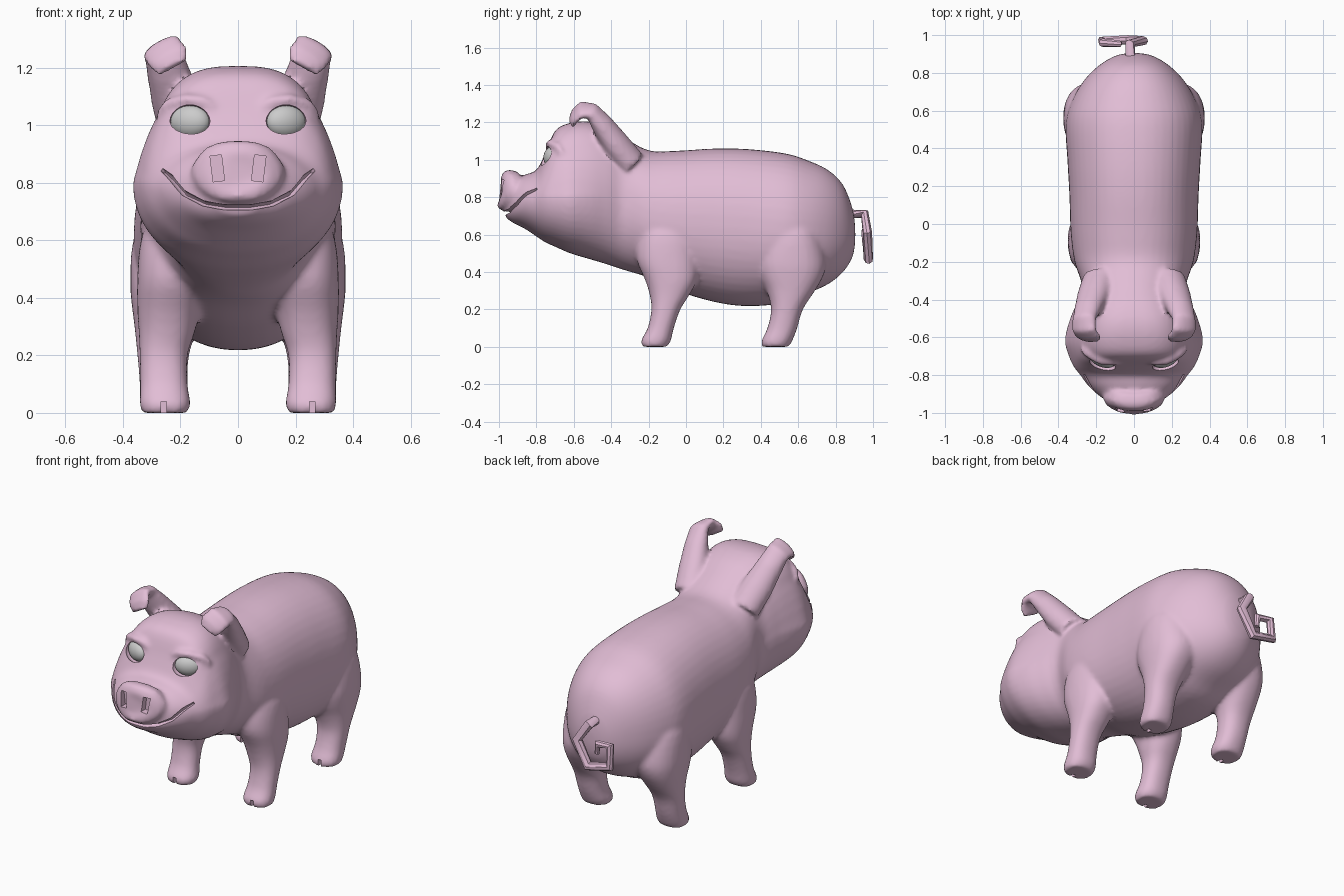
import bpy, bmesh, math
from mathutils import Vector

if "Cube" in bpy.data.objects:
    bpy.data.objects.remove(bpy.data.objects["Cube"])


def loft(name, rings):
    """Closed skin through a list of equally sized point rings."""
    bm = bmesh.new()
    rows = [[bm.verts.new(p) for p in r] for r in rings]
    n = len(rows[0])
    for a, b in zip(rows, rows[1:]):
        for i in range(n):
            j = (i + 1) % n
            bm.faces.new((a[i], a[j], b[j], b[i]))
    bm.faces.new(rows[0])
    bm.faces.new(rows[-1])
    bmesh.ops.recalc_face_normals(bm, faces=bm.faces)
    me = bpy.data.meshes.new(name)
    bm.to_mesh(me)
    bm.free()
    ob = bpy.data.objects.new(name, me)
    bpy.context.collection.objects.link(ob)
    return ob


def refine(rows, k=4):
    """Catmull-Rom interpolation of parameter rows, for smooth lofts."""
    out = []
    for i in range(len(rows) - 1):
        a, b, c, d = rows[max(i - 1, 0)], rows[i], rows[i + 1], rows[min(i + 2, len(rows) - 1)]
        for j in range(k):
            t = j / k
            out.append([q + .5 * t * (r - p + t * (2 * p - 5 * q + 4 * r - s + t * (3 * (q - r) + s - p)))
                        for p, q, r, s in zip(a, b, c, d)])
    return out + [list(rows[-1])]


def section(y, w, zc, zt, zb, p=2.2, taper=0.0, tilt=0.0, bow=0.0, n=48):
    """Upright superellipse section; taper narrows its upper half."""
    pts = []
    for i in range(n):
        t = 2 * math.pi * i / n
        c, s = math.cos(t), math.sin(t)
        e = 2 / (p if s > 0 else 2.15)
        u = abs(s) ** e
        x = math.copysign(abs(c) ** e, c) * w
        if s > 0:
            x *= 1 - taper * min(1, 1.6 * u)
        z = zc + (u * (zt - zc) if s > 0 else -u * (zc - zb))
        pts.append((x, y + tilt * (z - zc) + bow * x * x, z))
    return pts


def slab(z, x0, x1, y0, y1, side, n=28):
    """Horizontal rounded cross-section of a leg."""
    pts = []
    for i in range(n):
        t = 2 * math.pi * i / n
        c, s = (math.copysign(abs(v) ** 0.88, v) for v in (math.cos(t), math.sin(t)))
        pts.append((side * ((x0 + x1) / 2 + c * (x1 - x0) / 2), (y0 + y1) / 2 + s * (y1 - y0) / 2, z))
    return pts


def tube(name, path, radii, across=None, n=12):
    """Sweep an ellipse (ra, rb) along a path; 'across' fixes the wide direction."""
    path = [Vector(p) for p in path]
    rings = []
    for i, p in enumerate(path):
        t = (path[min(i + 1, len(path) - 1)] - path[max(i - 1, 0)]).normalized()
        a = Vector(across or (0, 1, 0))
        a = (a - t * a.dot(t)).normalized()
        b = t.cross(a)
        ra, rb = radii[i]
        rings.append([p + a * ra * math.cos(k * 2 * math.pi / n) + b * rb * math.sin(k * 2 * math.pi / n)
                      for k in range(n)])
    return loft(name, rings)


def join(obs, name):
    bpy.ops.object.select_all(action='DESELECT')
    for o in obs:
        o.select_set(True)
    bpy.context.view_layer.objects.active = obs[0]
    bpy.ops.object.join()
    obs[0].name = name
    return obs[0]


def box(loc, size, rot=(0, 0, 0)):
    bpy.ops.mesh.primitive_cube_add(size=1, location=loc, rotation=rot)
    ob = bpy.context.object
    ob.scale = size
    bpy.ops.object.transform_apply(location=True, rotation=True, scale=True)
    return ob


# Head and trunk: y, half width, widest z, top z, bottom z, squareness, upper taper
trunk = [(-0.965, .08, .74, .83, .69, 2.2, 0), (-0.92, .17, .76, .885, .66, 2.2, 0),
         (-0.86, .24, .78, .92, .63, 2.2, .05), (-0.80, .285, .79, .945, .59, 2.3, .08),
         (-0.755, .32, .80, 1.03, .56, 2.6, .12), (-0.70, .345, .80, 1.155, .535, 2.8, .16),
         (-0.62, .366, .80, 1.197, .50, 2.9, .18), (-0.52, .345, .80, 1.205, .47, 2.8, .15),
         (-0.42, .305, .79, 1.175, .44, 2.5, .08), (-0.33, .275, .75, 1.12, .41, 2.3, .02),
         (-0.20, .315, .68, 1.05, .37, 2.2, 0), (-0.05, .335, .65, 1.048, .30, 2.2, 0),
         (0.15, .342, .64, 1.06, .24, 2.2, 0), (0.33, .352, .63, 1.057, .217, 2.2, 0),
         (0.53, .362, .61, 1.034, .235, 2.2, 0), (0.65, .33, .61, .997, .285, 2.2, 0),
         (0.76, .265, .61, .945, .335, 2.2, 0), (0.84, .185, .61, .865, .40, 2.2, 0),
         (0.89, .10, .60, .74, .48, 2.1, 0), (0.905, .03, .60, .64, .56, 2, 0)]
parts = [loft("body", [section(*r) for r in refine(trunk)])]

# Snout disc
snout = [(-0.84, .11, .83, .90, .74), (-0.895, .125, .83, .905, .735), (-0.915, .15, .845, .938, .735),
         (-0.965, .165, .845, .948, .73), (-0.99, .15, .84, .935, .735), (-1.0, .11, .84, .90, .76)]
parts.append(loft("snout", [section(*r, p=2.5, taper=.12, tilt=.13, bow=1.6) for r in snout]))

# Legs: z, inner x, outer x, front y, back y
front_leg = [(0, .175, .335, -.235, -.10), (.035, .165, .342, -.24, -.08), (.10, .175, .34, -.205, -.065),
             (.20, .175, .342, -.185, -.03), (.28, .15, .345, -.195, .02), (.36, .13, .35, -.22, .06),
             (.47, .10, .35, -.265, .07), (.60, .07, .338, -.26, .06), (.72, .10, .29, -.22, .02)]
rear_leg = [(0, .175, .335, .405, .55), (.035, .165, .342, .405, .57), (.10, .175, .342, .435, .595),
            (.20, .17, .35, .455, .625), (.30, .14, .36, .43, .69), (.38, .10, .37, .39, .735),
            (.46, .05, .375, .37, .75), (.60, .03, .365, .40, .72), (.72, .05, .315, .46, .67)]
for s in (-1, 1):
    for nm, rows in (("front_leg", front_leg), ("rear_leg", rear_leg)):
        parts.append(loft(nm, [slab(*r, s) for r in refine(rows, 3)]))
    # Ear rises from the neck, then folds forward and down
    parts.append(tube("ear", [(s * x, y, z) for x, y, z in
                              [(.185, -.29, .98), (.215, -.375, 1.085), (.245, -.45, 1.19), (.265, -.505, 1.262),
                               (.266, -.56, 1.268), (.243, -.595, 1.235), (.225, -.61, 1.20)]],
                      [(.09, .075), (.088, .072), (.075, .058), (.068, .038), (.076, .028), (.078, .024), (.06, .02)],
                      across=(s * .86, 0, -.52), n=16))
    # Brow ridge
    parts.append(tube("brow", [(s * x, y, z) for x, y, z in
                               [(.085, -.735, 1.06), (.12, -.73, 1.083), (.18, -.72, 1.09), (.245, -.685, 1.072),
                                (.28, -.66, 1.03)]],
                      [(.015, .015), (.025, .02), (.026, .02), (.024, .02), (.012, .012)]))

# Fuse everything into one smooth skin
pig = join(parts, "pig_body")
m = pig.modifiers.new("fuse", 'REMESH')
m.mode = 'VOXEL'
m.voxel_size = 0.012
bpy.ops.object.modifier_apply(modifier="fuse")
m = pig.modifiers.new("soften", 'SMOOTH')
m.factor = 0.5
m.iterations = 9
bpy.ops.object.modifier_apply(modifier="soften")

# Cutters: smiling mouth groove laid on the face, nostrils, cloven toes, eye sockets
smile = [(.265, .845), (.235, .82), (.19, .765), (.12, .728), (.05, .715)]
smile = [(-x, z) for x, z in smile] + [(x, z) for x, z in reversed(smile)]
path = []
for x, z in smile:
    hit, loc, _, _ = pig.ray_cast(Vector((x, -2, z)), Vector((0, 1, 0)))
    if hit:
        path.append(loc)
cutters = [tube("mouth_cut", path, [(.02, .006)] + [(.03, .01)] * (len(path) - 2) + [(.02, .006)], n=8)]
for s in (-1, 1):
    cutters.append(box((s * .072, -.985, .85), (.04, .07, .09), (0, s * .12, 0)))
    cutters.append(box((s * .258, -.235, .01), (.02, .07, .06)))
    cutters.append(box((s * .258, .41, .01), (.02, .07, .06)))
    bpy.ops.mesh.primitive_uv_sphere_add(segments=20, ring_count=12, location=(s * .167, -.74, 1.013))
    o = bpy.context.object
    o.scale = (.074, .045, .058)
    o.rotation_euler = (0, 0, s * .4)
    bpy.ops.object.transform_apply(location=True, rotation=True, scale=True)
    cutters.append(o)
cut = join(cutters, "cutter")
cut.hide_render = True
bpy.context.view_layer.objects.active = pig
m = pig.modifiers.new("carve", 'BOOLEAN')
m.operation = 'DIFFERENCE'
m.solver = 'EXACT'
m.object = cut
bpy.ops.object.modifier_apply(modifier="carve")
bpy.data.objects.remove(cut)

# Curled tail with angular bends
tail = tube("tail", [(-.02, .86, .71), (-.02, .955, .71), (.045, .97, .61), (-.03, .975, .47), (-.17, .97, .50),
                     (-.165, .96, .62), (-.08, .955, .61), (-.075, .955, .55)],
            [(.026, .028)] * 2 + [(.025, .03)] * 2 + [(.022, .028)] * 2 + [(.018, .024), (.012, .014)],
            across=(.1, .95, .25), n=8)

# Grey eyes
for s in (-1, 1):
    bpy.ops.mesh.primitive_uv_sphere_add(segments=24, ring_count=14, location=(s * .167, -.712, 1.012))
    eye = bpy.context.object
    eye.name = "eye"
    eye.scale = (.074, .045, .058)
    eye.rotation_euler = (0, 0, s * .4)
    bpy.ops.object.shade_smooth()

# Pink skin
pink = bpy.data.materials.new("pink_skin")
pink.diffuse_color = (0.76, 0.51, 0.67, 1)
pink.use_nodes = True
pink.node_tree.nodes["Principled BSDF"].inputs["Base Color"].default_value = pink.diffuse_color
for o in (pig, tail):
    o.data.materials.clear()
    o.data.materials.append(pink)
    bpy.ops.object.select_all(action='DESELECT')
    o.select_set(True)
    bpy.context.view_layer.objects.active = o
    bpy.ops.object.shade_smooth_by_angle(angle=math.radians(40))
